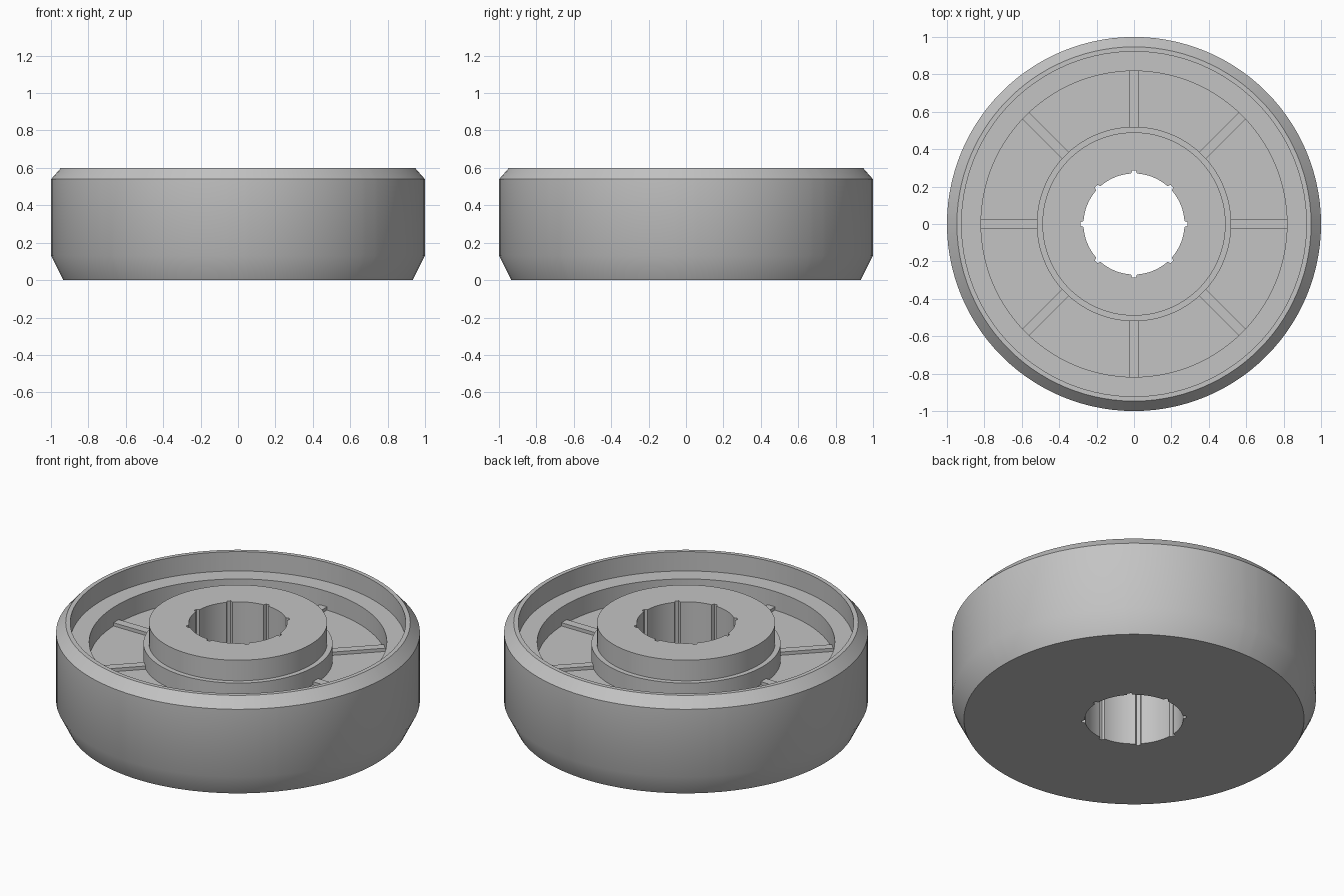
import bpy, bmesh, math
from mathutils import Matrix

cube = bpy.data.objects.get("Cube")
if cube:
    bpy.data.objects.remove(cube)

grey = bpy.data.materials.new("plain grey")
grey.use_nodes = True
grey.diffuse_color = (0.55, 0.55, 0.55, 1)
grey.node_tree.nodes["Principled BSDF"].inputs["Base Color"].default_value = grey.diffuse_color

SPOKES = 8
SECTOR = math.tau / SPOKES
BORE = 0.27
FLOOR, RIB_TOP = 0.37, 0.39


def add_object(name, bm):
    bmesh.ops.recalc_face_normals(bm, faces=bm.faces)
    mesh = bpy.data.meshes.new(name)
    bm.to_mesh(mesh)
    bm.free()
    mesh.materials.append(grey)
    obj = bpy.data.objects.new(name, mesh)
    bpy.context.collection.objects.link(obj)
    return obj


# Wheel body: lathed profile, the bore edge dips outward at each keyway notch
profile = [(BORE, 0), (0.935, 0), (1, 0.13), (1, 0.54), (0.947, 0.6),
           (0.922, 0.6), (0.922, 0.483), (0.818, 0.483), (0.818, FLOOR),
           (0.52, FLOOR), (0.52, 0.475), (0.49, 0.475), (0.49, 0.6), (BORE, 0.6)]

notch = [(-0.06, 0), (-0.035, 0.017), (0.035, 0.017), (0.06, 0)]
steps = 12
gap = SECTOR - 0.12
sector = notch + [(0.06 + gap * k / steps, 0) for k in range(1, steps)]
around = [(s * SECTOR + a, d) for s in range(SPOKES) for a, d in sector]

bm = bmesh.new()
rings = []
for angle, depth in around:
    ring = []
    for r, z in profile:
        r += depth if r == BORE else 0
        ring.append(bm.verts.new((r * math.cos(angle), r * math.sin(angle), z)))
    rings.append(ring)
for i, ring in enumerate(rings):
    after = rings[(i + 1) % len(rings)]
    for j in range(len(profile)):
        k = (j + 1) % len(profile)
        bm.faces.new((ring[j], after[j], after[k], ring[k]))
body = add_object("wheel_body", bm)

# Smooth the round walls, keep the steps crisp
bpy.ops.object.select_all(action='DESELECT')
body.select_set(True)
bpy.context.view_layer.objects.active = body
bpy.ops.object.shade_smooth_by_angle(angle=math.radians(31))

# Low radial ribs on the recessed floor
for s in range(SPOKES):
    bm = bmesh.new()
    bmesh.ops.create_cube(bm, size=1)
    low = FLOOR - 0.02
    shape = (Matrix.Rotation(s * SECTOR, 4, 'Z')
             @ Matrix.Translation((0.67, 0, (low + RIB_TOP) / 2))
             @ Matrix.Diagonal((0.31, 0.05, RIB_TOP - low, 1)))
    bmesh.ops.transform(bm, matrix=shape, verts=bm.verts)
    add_object(f"rib_{s + 1}", bm)
